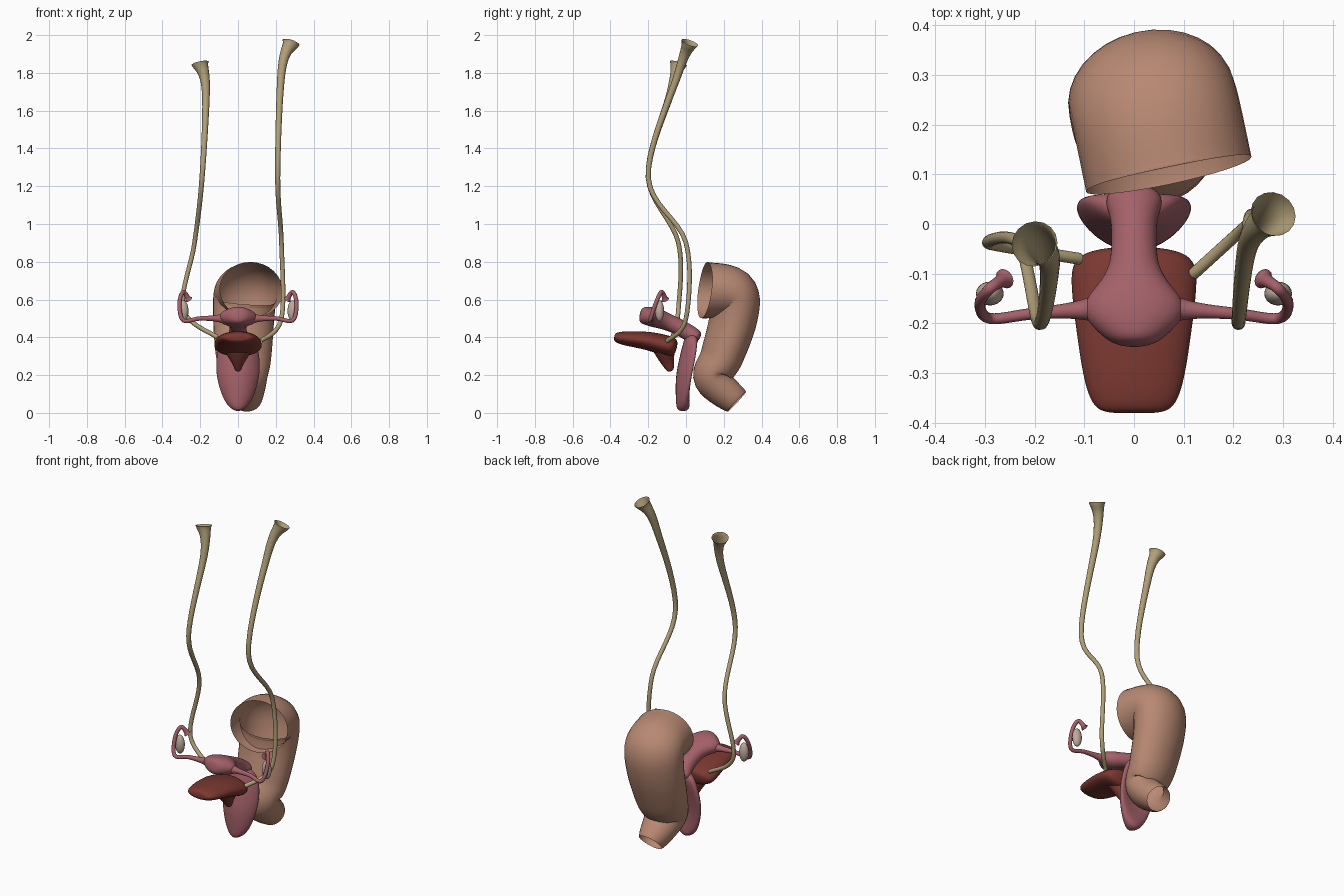
import bpy, bmesh, math
from mathutils import Vector

cube = bpy.data.objects.get("Cube")
if cube:
    bpy.data.objects.remove(cube, do_unlink=True)


def material(name, red, green, blue):
    mat = bpy.data.materials.new(name)
    mat.use_nodes = True
    colour = (red, green, blue, 1)
    mat.diffuse_color = colour
    mat.node_tree.nodes["Principled BSDF"].inputs["Base Color"].default_value = colour
    return mat


tan = material("tan", .44, .35, .19)
peach = material("peach", .48, .25, .17)
rose = material("rose", .37, .12, .14)
dark_red = material("dark red", .2, .04, .03)
cream = material("cream", .52, .41, .33)


def finish(bm, name, mat):
    """Turn a bmesh into a smooth shaded object."""
    bmesh.ops.remove_doubles(bm, verts=bm.verts, dist=.0001)
    bmesh.ops.recalc_face_normals(bm, faces=bm.faces)
    mesh = bpy.data.meshes.new(name)
    bm.to_mesh(mesh)
    bm.free()
    mesh.materials.append(mat)
    part = bpy.data.objects.new(name, mesh)
    bpy.context.collection.objects.link(part)
    bpy.ops.object.select_all(action='DESELECT')
    part.select_set(True)
    bpy.context.view_layer.objects.active = part
    bpy.ops.object.shade_smooth_by_angle(angle=math.radians(50))


def along(points, t):
    """Point at t on a smooth curve through all the points."""
    spans = len(points) - 1
    i = min(int(t * spans), spans - 1)
    f = t * spans - i
    a, b, c, d = (Vector(points[max(0, min(spans, i + k))]) for k in (-1, 0, 1, 2))
    start, end = (c - a) / 2, (d - b) / 2
    return b + start * f + (3 * (c - b) - 2 * start - end) * f**2 \
        + (2 * (b - c) + start + end) * f**3


def rounded(t):
    """Closes both ends of a loft with a dome."""
    return math.sqrt(max(0, 1 - (2 * t - 1)**10))


def bell(t, centre, spread):
    return math.exp(-((t - centre) / spread)**2)


def loft(name, mat, points, width, depth, side="X", sides=32, rings=48, sweep_back=0):
    """Sweep an ellipse along a path; width and depth are rules along its length."""
    steps = [(1 - math.cos(math.pi * i / rings)) / 2 for i in range(rings + 1)]
    path = [along(points, t) for t in steps]
    across = Vector([axis == side for axis in "XYZ"])
    bm = bmesh.new()
    previous = None
    for i, t in enumerate(steps):
        ahead = (path[min(i + 1, rings)] - path[max(i - 1, 0)]).normalized()
        across = (across - ahead * across.dot(ahead)).normalized()
        up = ahead.cross(across)
        ring = []
        for k in range(sides):
            angle = math.tau * k / sides
            spot = path[i] + across * width(t) * math.cos(angle) + up * depth(t) * math.sin(angle)
            spot.y += sweep_back * spot.x**2
            ring.append(bm.verts.new(spot))
        if previous:
            for k in range(sides):
                bm.faces.new((previous[k - 1], previous[k], ring[k], ring[k - 1]))
        previous = ring
    finish(bm, name, mat)


def ellipsoid(name, mat, centre, radii):
    bm = bmesh.new()
    bmesh.ops.create_uvsphere(bm, u_segments=20, v_segments=14, radius=1)
    bmesh.ops.scale(bm, vec=radii, verts=bm.verts)
    bmesh.ops.translate(bm, vec=centre, verts=bm.verts)
    finish(bm, name, mat)


# Long ducts, flared and open at the top
def duct_radius(t):
    return .012 + .035 * (1 - t)**6


loft("left_duct", tan,
     [(.28, .02, 1.96), (.23, -.04, 1.8), (.21, -.2, 1.25),
      (.23, 0, .9), (.23, 0, .5), (.12, -.1, .38)],
     duct_radius, duct_radius, sides=16, rings=64)
loft("right_duct", tan,
     [(-.2, -.04, 1.85), (-.17, -.08, 1.7), (-.19, -.2, 1.25),
      (-.23, -.04, .9), (-.29, -.04, .55), (-.11, -.07, .4)],
     duct_radius, duct_radius, sides=16, rings=64)

# Wide bent tube at the back, open at both ends
loft("back_tube", peach,
     [(.07, .1, .65), (.04, .24, .63), (.03, .25, .5),
      (.03, .19, .3), (.04, .14, .18), (.05, .27, .06)],
     lambda t: .07 + .1 * (1 - t**3),
     lambda t: .07 + .08 * (1 - t)**.7)

# Flattened sac, blunt at the back, with a short neck below
loft("sac", dark_red, [(0, -.38, .4), (0, -.2, .38), (0, -.05, .34)],
     lambda t: .135 * t**.2 * math.sqrt(1 - t**12),
     lambda t: .06 * t**.3 * math.sqrt(1 - t**12))
loft("sac_neck", dark_red, [(0, -.12, .35), (0, -.1, .28), (0, -.08, .22)],
     lambda t: rounded(t) * (.014 + .08 * (1 - t)**1.5),
     lambda t: rounded(t) * (.014 + .05 * (1 - t)),
     rings=24)

# Pear-shaped body leaning forward, with a narrow waist
loft("pear_body", rose,
     [(0, -.245, .52), (0, -.15, .5), (0, -.04, .455), (0, .07, .39)],
     lambda t: rounded(t) * (.045 + .055 * bell(t, .27, .18) + .015 * bell(t, .93, .1)),
     lambda t: rounded(t) * (.043 + .008 * bell(t, .27, .2)))

# Leaf-shaped lower part, its sides swept back
loft("leaf_body", rose, [(0, .035, .42), (0, -.015, .2), (0, -.015, .01)],
     lambda t: .115 * math.sin(math.pi * t**.75)**.6,
     lambda t: rounded(t) * .036,
     sweep_back=3)


# Curled side tubes and the small ovals beside them
def side_tube_radius(t):
    return .011 + .025 * (1 - t)**15 + .01 * t**20


for name, s in (("left", 1), ("right", -1)):
    loft(name + "_side_tube", rose,
         [(s * .07, -.17, .5), (s * .2, -.18, .5), (s * .29, -.19, .49),
          (s * .31, -.16, .58), (s * .29, -.13, .64), (s * .26, -.11, .6)],
         side_tube_radius, side_tube_radius, side="Y", sides=14)
    ellipsoid(name + "_oval", cream, (s * .29, -.14, .54), (.028, .024, .056))
